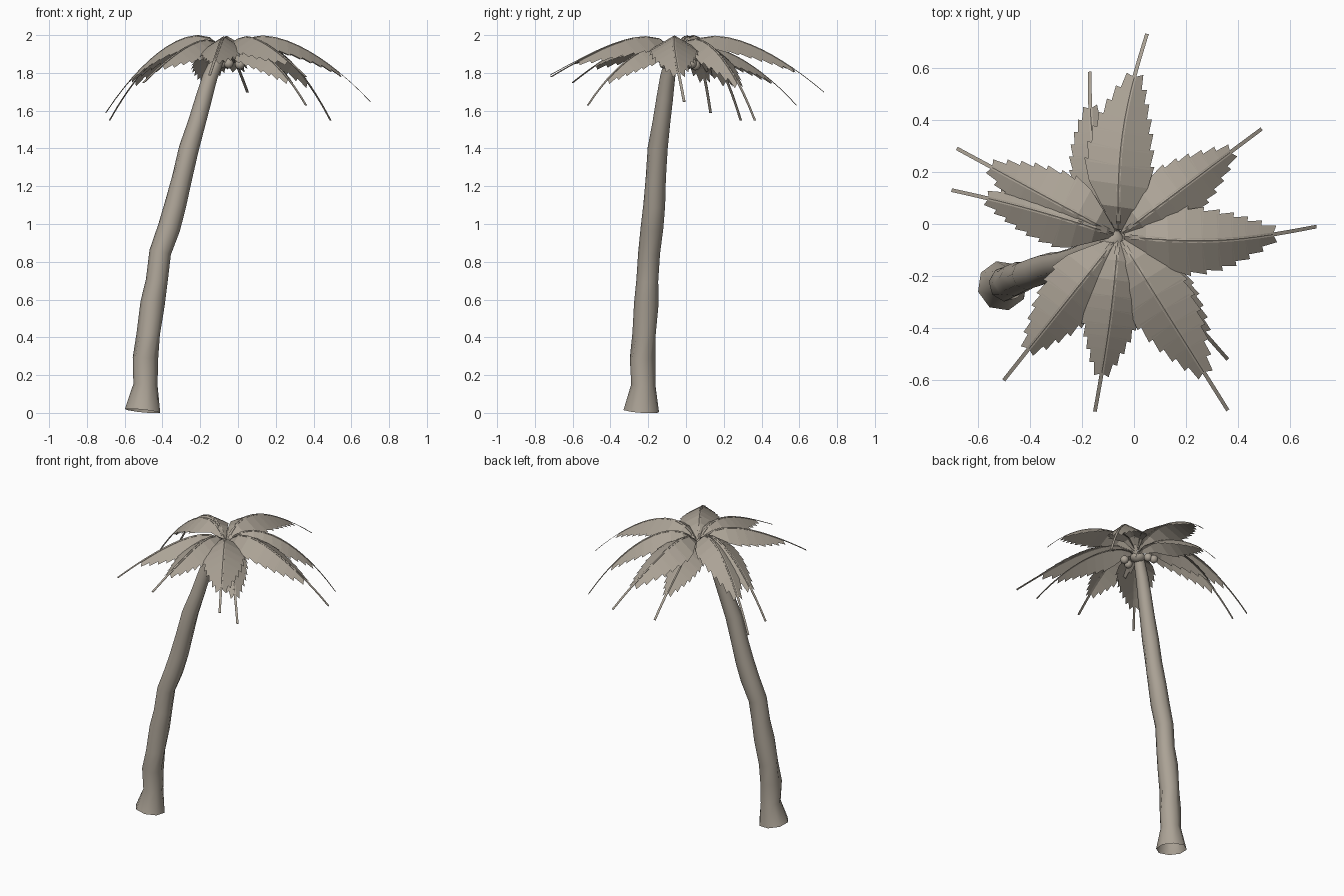
import bpy, bmesh, math
from mathutils import Vector

if "Cube" in bpy.data.objects:
    bpy.data.objects.remove(bpy.data.objects["Cube"])

mat = bpy.data.materials.new("warm grey")
mat.diffuse_color = (0.41, 0.365, 0.305, 1)
mat.use_nodes = True
mat.node_tree.nodes["Principled BSDF"].inputs["Base Color"].default_value = mat.diffuse_color


def finish(bm, name, smooth=False):
    me = bpy.data.meshes.new(name)
    bm.to_mesh(me)
    bm.free()
    me.materials.append(mat)
    for p in me.polygons:
        p.use_smooth = smooth
    ob = bpy.data.objects.new(name, me)
    bpy.context.collection.objects.link(ob)
    return ob


def tube(bm, path, radii, sides):
    """Skin rings of the given radii along a path, open at the foot."""
    rings = []
    for i, (p, r) in enumerate(zip(path, radii)):
        d = path[min(i + 1, len(path) - 1)] - path[max(i - 1, 0)]
        q = d.to_track_quat('Z', 'Y')
        rings.append([bm.verts.new(p + q @ Vector((r * math.cos(a), r * math.sin(a), 0)))
                      for a in (2 * math.pi * (k + .5) / sides for k in range(sides))])
    for a, b in zip(rings, rings[1:]):
        for k in range(sides):
            n = (k + 1) % sides
            bm.faces.new((a[k], a[n], b[n], b[k]))
    bm.faces.new(rings[-1])


# Trunk: leaning, slightly lumpy, flared foot (x, y, z, radius)
trunk = [(-.505, -.237, .010, .097), (-.49, -.226, .15, .064), (-.49, -.23, .29, .068),
         (-.475, -.222, .42, .062), (-.452, -.21, .58, .065), (-.430, -.205, .70, .058),
         (-.412, -.195, .85, .058), (-.365, -.18, .98, .060), (-.332, -.168, 1.1, .058),
         (-.297, -.16, 1.24, .054), (-.26, -.15, 1.4, .053), (-.217, -.13, 1.54, .047),
         (-.18, -.112, 1.67, .044), (-.148, -.097, 1.78, .040), (-.1, -.072, 1.89, .034)]
bm = bmesh.new()
tube(bm, [Vector(t[:3]) for t in trunk], [t[3] for t in trunk], 8)
ob = finish(bm, "trunk", True)
bpy.context.view_layer.objects.active = ob
ob.select_set(True)
bpy.ops.object.shade_smooth_by_angle(angle=math.radians(50))


def ball(name, loc, r, flat=1.0):
    bm = bmesh.new()
    bmesh.ops.create_uvsphere(bm, u_segments=10, v_segments=7, radius=r)
    for v in bm.verts:
        v.co.z *= flat
        v.co += Vector(loc)
    finish(bm, name, True)


# Crown knob and coconuts
ball("crown_knob", (-.085, -.065, 1.89), .048, .7)
for i, c in enumerate([(-.05, -.115, 1.85), (.01, -.08, 1.845),
                       (-.09, .03, 1.85), (-.12, .05, 1.84)]):
    ball(f"coconut_{i + 1}", c, .027)

# Fronds: tip x, y, z, how far the arch is lowered, sideways bow
fronds = [(.05, .73, 1.70, 0, .04), (-.17, .585, 1.63, .06, .035),
          (.49, .365, 1.55, .02, 0), (.70, -.01, 1.65, 0, -.035),
          (.36, -.715, 1.78, 0, 0), (.36, -.52, 1.63, .06, 0),
          (-.15, -.72, 1.79, 0, .01), (-.50, -.60, 1.75, .02, 0),
          (-.68, .29, 1.55, 0, 0), (-.70, .13, 1.59, 0, -.01)]
root = Vector((-.06, -.045, 0))
# Leaf blade segments: position along frond and half width there
blade = [(.03, .014), (.14, .065), (.25, .114), (.34, .118), (.42, .112), (.50, .10),
         (.57, .085), (.64, .064), (.71, .042), (.78, .014)]


def make_frond(i, tx, ty, tz, low, bow):
    out = Vector((tx, ty, 0)) - root
    R = out.length
    out.normalize()
    side = Vector((-out.y, out.x, 0))
    ctrl = [(0, 1.88), (.13 * R, 2.11 - 1.5 * low),
            (.58 * R, 1.99 + .3 * (1.65 - tz) - low), (R, tz)]

    def bez(t):
        w = ((1 - t) ** 3, 3 * t * (1 - t) ** 2, 3 * t * t * (1 - t), t ** 3)
        return (sum(a * c[0] for a, c in zip(w, ctrl)),
                sum(a * c[1] for a, c in zip(w, ctrl)))

    def at(f):
        """Point on the midrib at horizontal fraction f."""
        lo, hi = 0, 1
        for _ in range(25):
            m = (lo + hi) / 2
            lo, hi = (m, hi) if bez(m)[0] < f * R else (lo, m)
        r, z = bez(lo)
        return root + out * r + side * bow * math.sin(math.pi * f) + Vector((0, 0, z))

    bm = bmesh.new()
    # flat midrib strip under the blade, running out past its end
    n = 14
    rib = []
    for k in range(n + 1):
        p = at(k / n) - Vector((0, 0, .006 * (1 - k / n)))
        w = side * (.009 - .002 * k / n)
        h = Vector((0, 0, .003))
        rib.append([bm.verts.new(v) for v in (p - w - h, p + w - h, p + w, p - w)])
    for a, b in zip(rib, rib[1:]):
        for k in range(4):
            m = (k + 1) % 4
            bm.faces.new((a[m], a[k], b[k], b[m]))
    bm.faces.new(rib[-1])
    # tent-shaped blade with a tooth at the end of every segment
    scale = min(1, R / .76)
    for k, ((f0, w0), (f1, w1)) in enumerate(zip(blade, blade[1:])):
        tooth = .018 if k > 1 else 0
        for s in (1, -1):
            def edge(f, w):
                return at(f) + side * (s * w * scale) - Vector((0, 0, .58 * w))
            vs = [at(f0), edge(f0, w0), edge(f1 + tooth, w1 + tooth), at(f1)]
            vs = [bm.verts.new(v) for v in vs]
            bm.faces.new(vs[::-1] if s > 0 else vs)
    finish(bm, f"frond_{i + 1}")


for i, f in enumerate(fronds):
    make_frond(i, *f)
